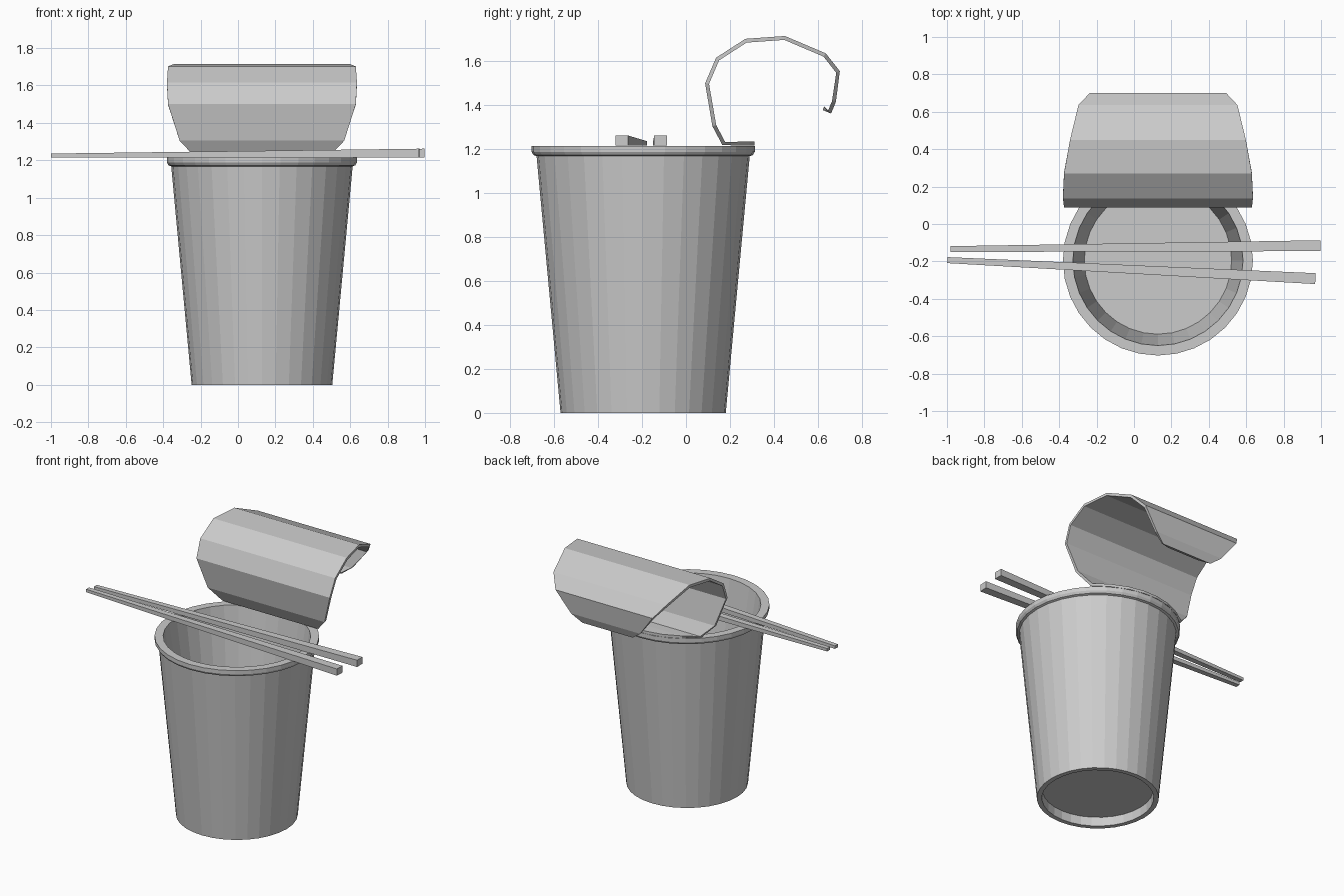
import bpy
import bmesh
from math import cos, sin, tau
from mathutils import Vector

if "Cube" in bpy.data.objects:
    bpy.data.objects.remove(bpy.data.objects["Cube"])

CX, CY = 0.128, -0.195   # cup axis
SIDES = 32


def make_object(name, verts, faces):
    mesh = bpy.data.meshes.new(name)
    mesh.from_pydata(verts, [], faces)
    bm = bmesh.new()
    bm.from_mesh(mesh)
    if name != "peeled_lid":
        bmesh.ops.recalc_face_normals(bm, faces=bm.faces)
    bm.to_mesh(mesh)
    bm.free()
    obj = bpy.data.objects.new(name, mesh)
    bpy.context.collection.objects.link(obj)
    return obj


def lathe(name, profile):
    """Closed solid of revolution; first and last rings are capped."""
    verts = [(CX + r * cos(tau * i / SIDES), CY + r * sin(tau * i / SIDES), z)
             for r, z in profile for i in range(SIDES)]
    faces = []
    for k in range(len(profile) - 1):
        a, b = k * SIDES, (k + 1) * SIDES
        for i in range(SIDES):
            j = (i + 1) % SIDES
            faces.append((a + i, a + j, b + j, b + i))
    faces.append(tuple(range(SIDES)))
    faces.append(tuple(range(len(verts) - SIDES, len(verts))))
    return make_object(name, verts, faces)


def chopstick(name, start, end, w0, w1, h0, h1, z=1.216):
    """Tapered square stick lying on the rim."""
    a, b = Vector(start), Vector(end)
    d = (b - a).normalized()
    side = Vector((-d.y, d.x))
    verts = []
    for p, w, h in ((a, w0, h0), (b, w1, h1)):
        for s, t in ((-0.5, 0), (0.5, 0), (0.5, 1), (-0.5, 1)):
            q = p + side * w * s
            verts.append((q.x, q.y, z + t * h))
    faces = [(0, 1, 2, 3), (4, 5, 6, 7)]
    faces += [(i, (i + 1) % 4, 4 + (i + 1) % 4, 4 + i) for i in range(4)]
    return make_object(name, verts, faces)


# Cup: recessed base, tapered wall, rolled rim, inner wall and contents level
lathe("cup", [
    (0.342, 0.06), (0.345, 0.0), (0.376, 0.0), (0.485, 1.168),
    (0.499, 1.173), (0.508, 1.188), (0.508, 1.214),
    (0.455, 1.214), (0.394, 0.78),
])

# Chopsticks
chopstick("chopstick_back", (-0.98, -0.134), (0.998, -0.116), 0.031, 0.058, 0.02, 0.046)
chopstick("chopstick_front", (-0.998, -0.193), (0.97, -0.292), 0.032, 0.058, 0.02, 0.046)

# Peeled lid: rows of (y, z, half width) following the curl
rows = [
    (0.311, 1.216, 0.05), (0.29, 1.216, 0.155), (0.24, 1.216, 0.265),
    (0.165, 1.22, 0.36), (0.12, 1.305, 0.44), (0.087, 1.50, 0.502),
    (0.137, 1.616, 0.508), (0.27, 1.702, 0.502), (0.45, 1.715, 0.47),
    (0.636, 1.636, 0.425), (0.70, 1.555, 0.365), (0.682, 1.415, 0.26),
    (0.66, 1.362, 0.19), (0.622, 1.378, 0.12),
]
lid_verts = [(CX + s * w, y, z) for y, z, w in rows for s in (-1, 1)]
lid_faces = [(2 * i, 2 * i + 1, 2 * i + 3, 2 * i + 2) for i in range(len(rows) - 1)]
lid = make_object("peeled_lid", lid_verts, lid_faces)
thick = lid.modifiers.new("thickness", 'SOLIDIFY')
thick.thickness = 0.018
thick.offset = -1
